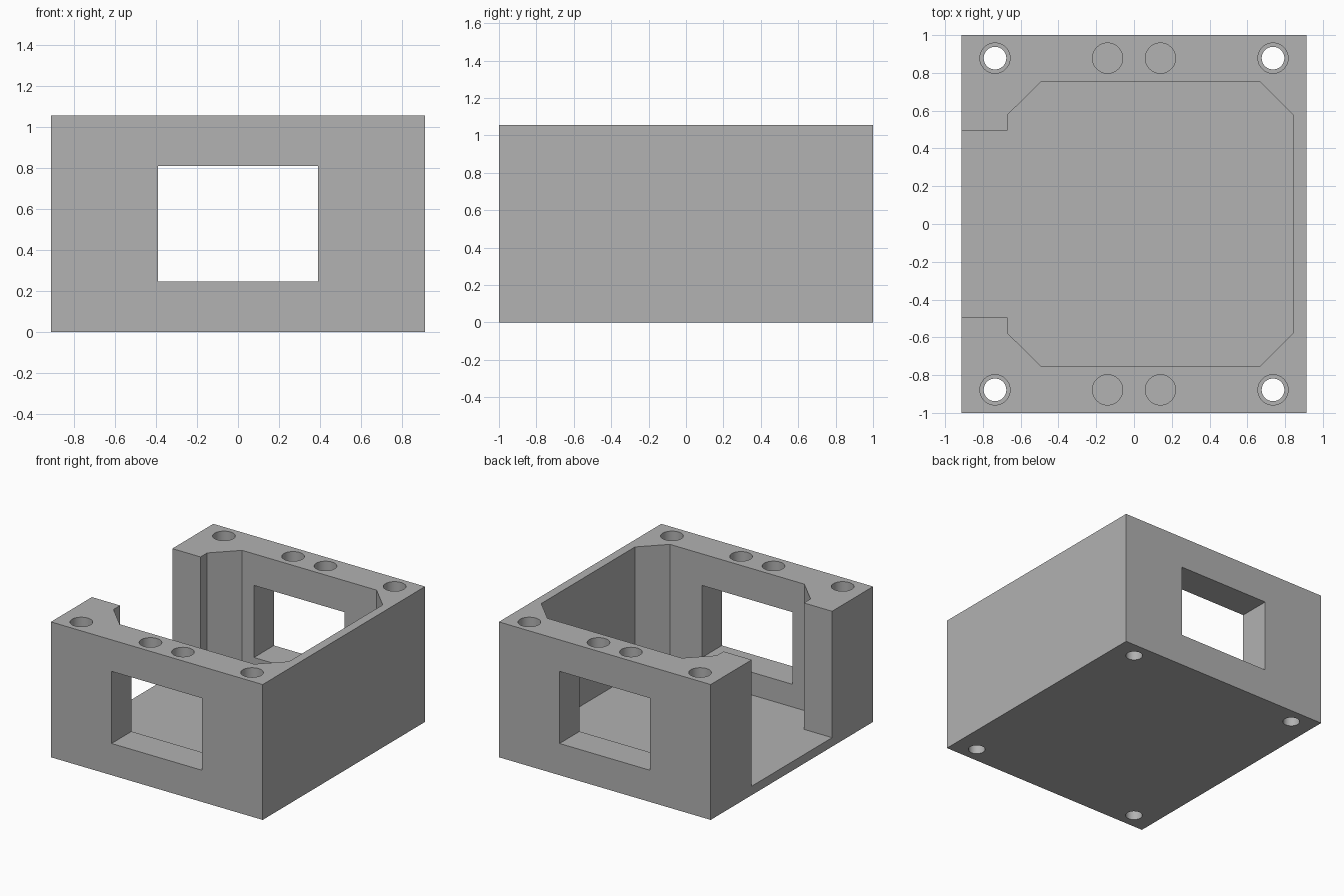
import bpy
import bmesh
import math

default = bpy.data.objects.get("Cube")
if default:
    bpy.data.objects.remove(default, do_unlink=True)

# Overall sizes
HALF_X, HALF_Y, HEIGHT = 0.913, 1.0, 1.055
FLOOR = 0.07
ABOVE, BELOW = HEIGHT + 0.1, -0.1

grey = bpy.data.materials.new("plain grey")
grey.use_nodes = True
grey.diffuse_color = (0.445, 0.445, 0.445, 1)
grey.node_tree.nodes["Principled BSDF"].inputs["Base Color"].default_value = grey.diffuse_color


def prism(name, outline, z0, z1):
    """Extrude a counter-clockwise outline from z0 up to z1."""
    bm = bmesh.new()
    base = bm.faces.new([bm.verts.new((x, y, z0)) for x, y in outline])
    top = bmesh.ops.extrude_face_region(bm, geom=[base])["geom"]
    bmesh.ops.translate(bm, vec=(0, 0, z1 - z0),
                        verts=[g for g in top if isinstance(g, bmesh.types.BMVert)])
    bmesh.ops.recalc_face_normals(bm, faces=bm.faces)
    mesh = bpy.data.meshes.new(name)
    bm.to_mesh(mesh)
    bm.free()
    mesh.materials.append(grey)
    obj = bpy.data.objects.new(name, mesh)
    bpy.context.collection.objects.link(obj)
    return obj


def rectangle(x0, x1, y0, y1):
    return [(x0, y0), (x1, y0), (x1, y1), (x0, y1)]


def circle(cx, cy, r, n=48):
    return [(cx + r * math.cos(math.tau * i / n), cy + r * math.sin(math.tau * i / n))
            for i in range(n)]


def cut(body, name, outline, z0, z1):
    """Subtract a prism from the body and discard the cutter."""
    cutter = prism(name, outline, z0, z1)
    cutter.hide_render = True
    mod = body.modifiers.new(name, 'BOOLEAN')
    mod.operation, mod.solver, mod.object = 'DIFFERENCE', 'EXACT', cutter
    bpy.ops.object.select_all(action='DESELECT')
    bpy.context.view_layer.objects.active = body
    body.select_set(True)
    bpy.ops.object.modifier_apply(modifier=mod.name)
    bpy.data.objects.remove(cutter, do_unlink=True)


# Solid block
housing = prism("housing", rectangle(-HALF_X, HALF_X, -HALF_Y, HALF_Y), 0, HEIGHT)

# Chamfered cavity joined with the open side doorway, as one outline
lower = [(-1.1, -0.495), (-0.67, -0.495), (-0.67, -0.577), (-0.492, -0.754),
         (0.667, -0.754), (0.844, -0.577)]
cavity = lower + [(x, -y) for x, y in reversed(lower)]
cut(housing, "cavity", cavity, FLOOR, ABOVE)

# Windows through the front and back walls
cut(housing, "windows", rectangle(-0.39, 0.39, -1.2, 1.2), 0.247, 0.809)

# Corner bolt holes with counterbores, and blind holes over the windows
for sx in (-1, 1):
    for sy in (-1, 1):
        y = sy * 0.878
        cut(housing, "bolt_hole", circle(sx * 0.736, y, 0.06), BELOW, ABOVE)
        cut(housing, "counterbore", circle(sx * 0.736, y, 0.08), HEIGHT - 0.16, ABOVE)
        cut(housing, "blind_hole", circle(sx * 0.14, y, 0.08), HEIGHT - 0.16, ABOVE)

# Smooth hole walls, sharp edges elsewhere
bpy.ops.object.shade_smooth_by_angle(angle=math.radians(30))
